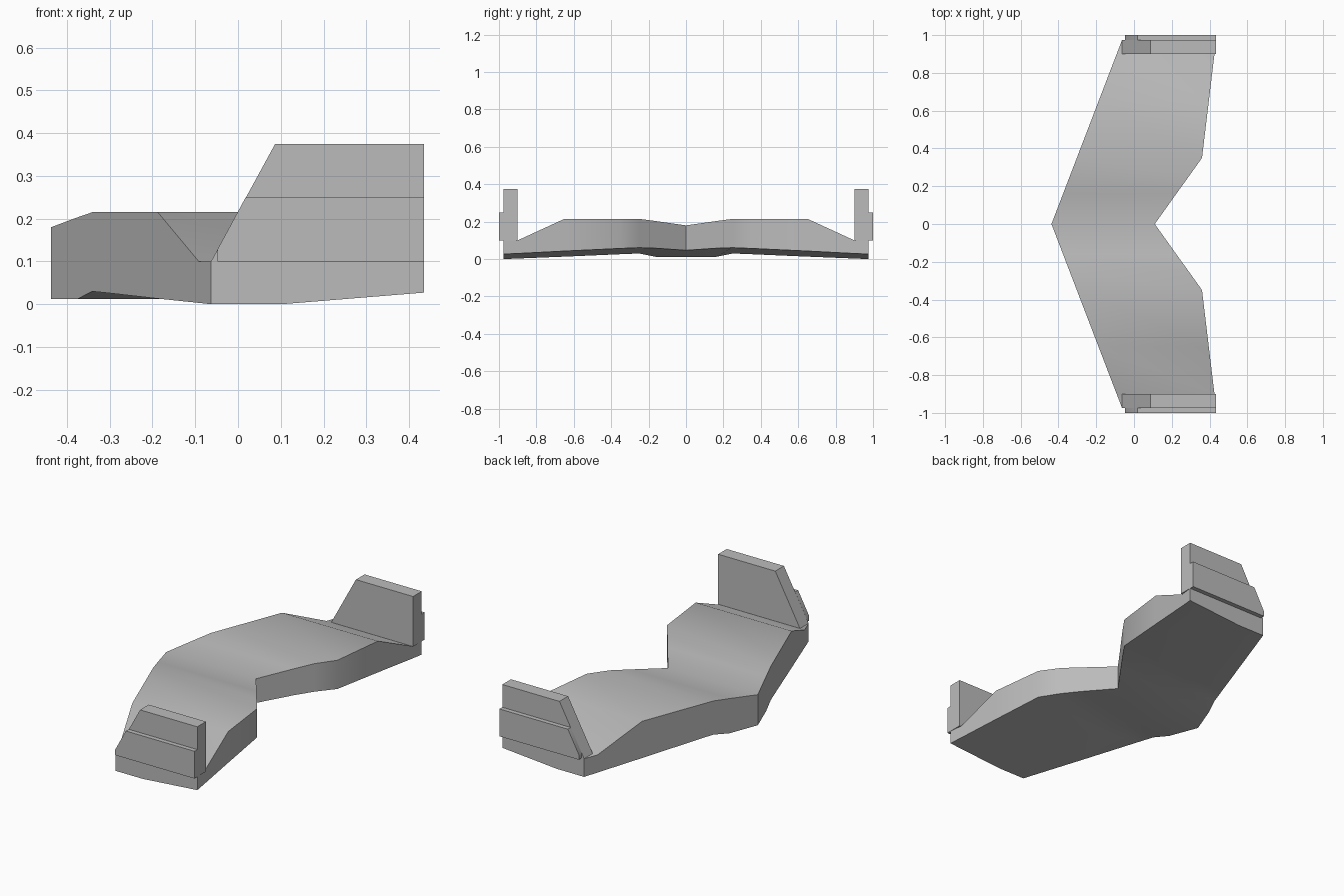
import bpy
import math

cube = bpy.data.objects.get("Cube")
if cube:
    bpy.data.objects.remove(cube, do_unlink=True)

grey = bpy.data.materials.new("plain_grey")
grey.use_nodes = True
GREY = (0.5, 0.5, 0.5, 1)
grey.diffuse_color = GREY
grey.node_tree.nodes["Principled BSDF"].inputs["Base Color"].default_value = GREY


def loft(name, rings):
    """Join equal cross-sections into a closed solid with smooth gentle bends."""
    n = len(rings[0])
    verts = [p for ring in rings for p in ring]
    faces = [(r * n + i, r * n + (i + 1) % n, (r + 1) * n + (i + 1) % n, (r + 1) * n + i)
             for r in range(len(rings) - 1) for i in range(n)]
    faces.append(tuple(reversed(range(n))))
    faces.append(tuple(range(len(verts) - n, len(verts))))
    mesh = bpy.data.meshes.new(name)
    mesh.from_pydata(verts, [], faces)
    mesh.materials.append(grey)
    obj = bpy.data.objects.new(name, mesh)
    bpy.context.collection.objects.link(obj)
    bpy.ops.object.select_all(action='DESELECT')
    bpy.context.view_layer.objects.active = obj
    obj.select_set(True)
    bpy.ops.object.mode_set(mode='EDIT')
    bpy.ops.mesh.select_all(action='SELECT')
    bpy.ops.mesh.normals_make_consistent(inside=False)
    bpy.ops.object.mode_set(mode='OBJECT')
    bpy.ops.object.shade_smooth_by_angle(angle=math.radians(30))
    return obj


def lerp(a, b, t):
    return a + (b - a) * t


# Swept wing: span, trailing x, top z, leading bottom z, trailing bottom z
stations = [
    (0, 0.11, 0.18, 0.012, 0.047),
    (0.16, 0.224, 0.203, 0.012, 0.058),
    (0.25, 0.289, 0.215, 0.03, 0.061),
    (0.35, 0.36, 0.215, 0.026, 0.057),
    (0.65, 0.396, 0.215, 0.013, 0.043),
    (0.9, 0.426, 0.10, 0.003, 0.03),
    (0.975, 0.435, 0.10, 0, 0.027),
]


def wing_ring(side, y, back, top, low_front, low_back):
    front = lerp(-0.437, -0.063, y / 0.975)
    knee = lerp(front, back, 1 / 3)
    outline = [(front, top), (front, low_front), (knee, low_front),
               (back, low_back), (back, top)]
    return [(x, side * y, z) for x, z in outline]


loft("wing", [wing_ring(-1, *s) for s in reversed(stations)]
     + [wing_ring(1, *s) for s in stations[1:]])

# Upright end plates with a thinner outer strip on each tip
plate = [(-0.063, 0.1), (0.435, 0.1), (0.435, 0.375), (0.087, 0.375)]
strip = [(-0.048, 0.1), (0.435, 0.1), (0.435, 0.25), (0.018, 0.25), (-0.048, 0.128)]
for label, side in (("left", 1), ("right", -1)):
    # The front of the model faces -y, so the tips lie at the front and back
    end = "back" if side > 0 else "front"
    for part, outline, inner, outer in (("end_plate", plate, 0.9, 0.975),
                                        ("outer_strip", strip, 0.975, 1.0)):
        loft(f"{end}_{part}", [[(x, side * y, z) for x, z in outline]
                               for y in (inner, outer)])
